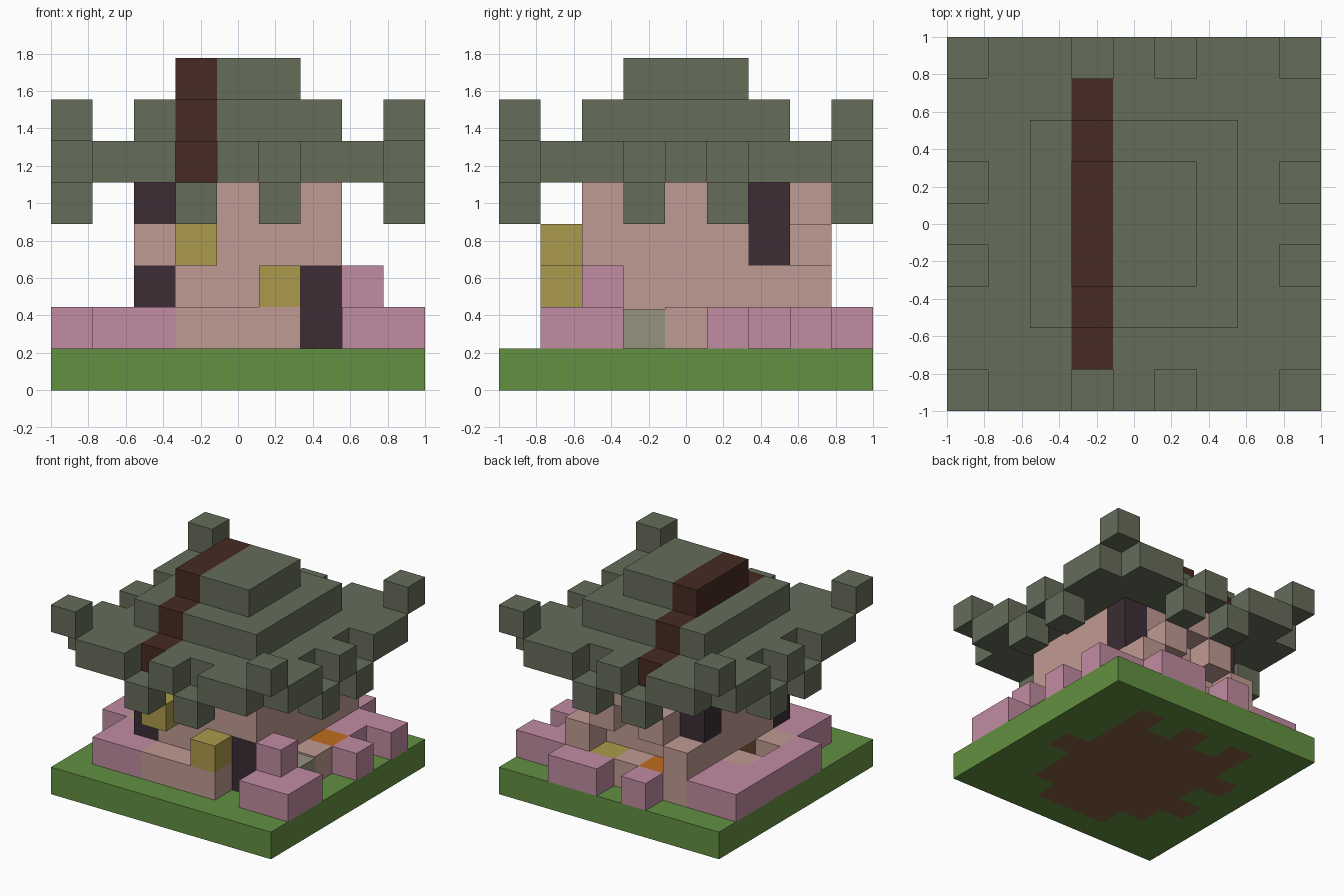
import bpy
import bmesh
from mathutils import Vector

old = bpy.data.objects.get("Cube")
if old:
    bpy.data.objects.remove(old, do_unlink=True)

N = 9
S = 2 / N


def material(name, rgb):
    lin = [((c / 255 + 0.055) / 1.055) ** 2.4 for c in rgb] + [1]
    m = bpy.data.materials.new(name)
    m.use_nodes = True
    m.diffuse_color = lin
    bsdf = next(n for n in m.node_tree.nodes if n.type == 'BSDF_PRINCIPLED')
    bsdf.inputs["Base Color"].default_value = lin
    bsdf.inputs["Roughness"].default_value = 0.9
    return m


grass = material("grass green", (98, 144, 65))
soil = material("soil brown", (134, 96, 67))
pink = material("blossom pink", (193, 140, 162))
tan = material("plaster tan", (192, 155, 147))
dark = material("dark plum", (60, 45, 53))
yellow = material("lamp yellow", (171, 154, 76))
slate = material("roof grey green", (102, 109, 90))
timber = material("timber brown", (71, 43, 34))
orange = material("flower orange", (192, 109, 32))
moss = material("pale moss", (149, 146, 126))

cells = {}


def span(v):
    return range(v[0], v[1] + 1) if isinstance(v, tuple) else (v,)


def fill(part, mat, x, y, z):
    """Fill a block of cells; a later block replaces an earlier one."""
    for i in span(x):
        for j in span(y):
            for k in span(z):
                cells[i, j, k] = (part, mat)


# Ground slab with soil under the house
fill("ground", grass, (0, 8), (0, 8), 0)
for x, y in (((2, 6), (2, 6)), ((3, 5), 1), (1, 3), (1, 5), (7, 4), (2, 7), (4, 7), (6, 7)):
    fill("soil_floor", soil, x, y, 0)

# House walls, front step and buttresses
fill("walls", tan, (2, 6), (2, 6), (1, 4))
fill("front_step", tan, (3, 5), 1, 1)
for x, y in ((1, 3), (1, 5), (7, 4), (4, 7)):
    fill("buttresses", tan, x, y, 1)

# Stepped arch along the back
for x in (2, 6):
    fill("back_arch", tan, x, 7, (1, 2))
for x in (3, 5):
    fill("back_arch", tan, x, 7, 3)
fill("back_arch", tan, 4, 7, 4)

# Door, windows and dark corner posts
fill("front_door", dark, 6, 2, (1, 2))
fill("front_window", dark, 2, 2, 2)
fill("front_post", dark, 2, 2, 4)
for x in (2, 6):
    fill("back_posts", dark, x, 6, (3, 4))
fill("side_door", soil, 2, 4, 1)

# Flower hedges
for x, y in (((1, 2), 1), (1, 2), (0, (3, 7)), (1, (6, 7)), (7, (1, 2)), (8, (1, 2)),
             (8, 5), (7, (6, 7)), (8, 7), ((5, 6), 8), (3, 8)):
    fill("hedges", pink, x, y, 1)
fill("hedges", pink, 7, 2, 2)

# Lamps and planters
fill("lamps", yellow, 5, 1, 2)
fill("lamps", yellow, 3, 1, 3)
fill("back_planter", yellow, 5, 7, 1)
for x, y in ((7, 5), (3, 7)):
    fill("flower_planters", orange, x, y, 1)

# Tiered roof with a timber band over it
fill("roof", slate, (0, 8), (0, 8), 5)
fill("roof", slate, (2, 6), (2, 6), 6)
fill("roof", slate, (3, 5), (3, 5), 7)
for inset, z in ((1, 5), (2, 6), (3, 7)):
    fill("roof_band", timber, 3, (inset, 8 - inset), z)

# Raised roof corners and lowered eaves
for x in (0, 8):
    for y in (0, 8):
        del cells[x, y, 5]
        fill("roof_corners", slate, x, y, 6)
for a in (3, 5):
    for e in (0, 8):
        for x, y in ((a, e), (e, a)):
            del cells[x, y, 5]
            fill("eaves", slate, x, y, 4)

AXES = [Vector(v) for v in ((1, 0, 0), (0, 1, 0), (0, 0, 1))]


def build(part):
    """Make one object from the exposed sides of a part's cells."""
    bm = bmesh.new()
    mat = None
    for cell, (name, m) in cells.items():
        if name != part:
            continue
        mat = m
        centre = Vector(cell) + Vector((0.5, 0.5, 0.5))
        for a in range(3):
            u, v = AXES[(a + 1) % 3] / 2, AXES[(a + 2) % 3] / 2
            for s in (-1, 1):
                n = AXES[a] * s
                if tuple(int(c) for c in Vector(cell) + n) in cells:
                    continue
                ring = [-u - v, u - v, u + v, v - u][::s]
                bm.faces.new([bm.verts.new((centre + n / 2 + p) * S - Vector((1, 1, 0)))
                              for p in ring])
    bmesh.ops.remove_doubles(bm, verts=bm.verts, dist=0.001)
    me = bpy.data.meshes.new(part)
    bm.to_mesh(me)
    bm.free()
    me.materials.append(mat)
    bpy.context.collection.objects.link(bpy.data.objects.new(part, me))


for part in dict.fromkeys(p for p, m in cells.values()):
    build(part)

# Slightly lower mossy planter beside the house
h = S * 15 / 16
bpy.ops.mesh.primitive_cube_add(size=1, location=(7.5 * S - 1, 3.5 * S - 1, S + h / 2))
planter = bpy.context.object
planter.name = "moss_planter"
planter.scale = (S, S, h)
planter.data.materials.append(moss)
